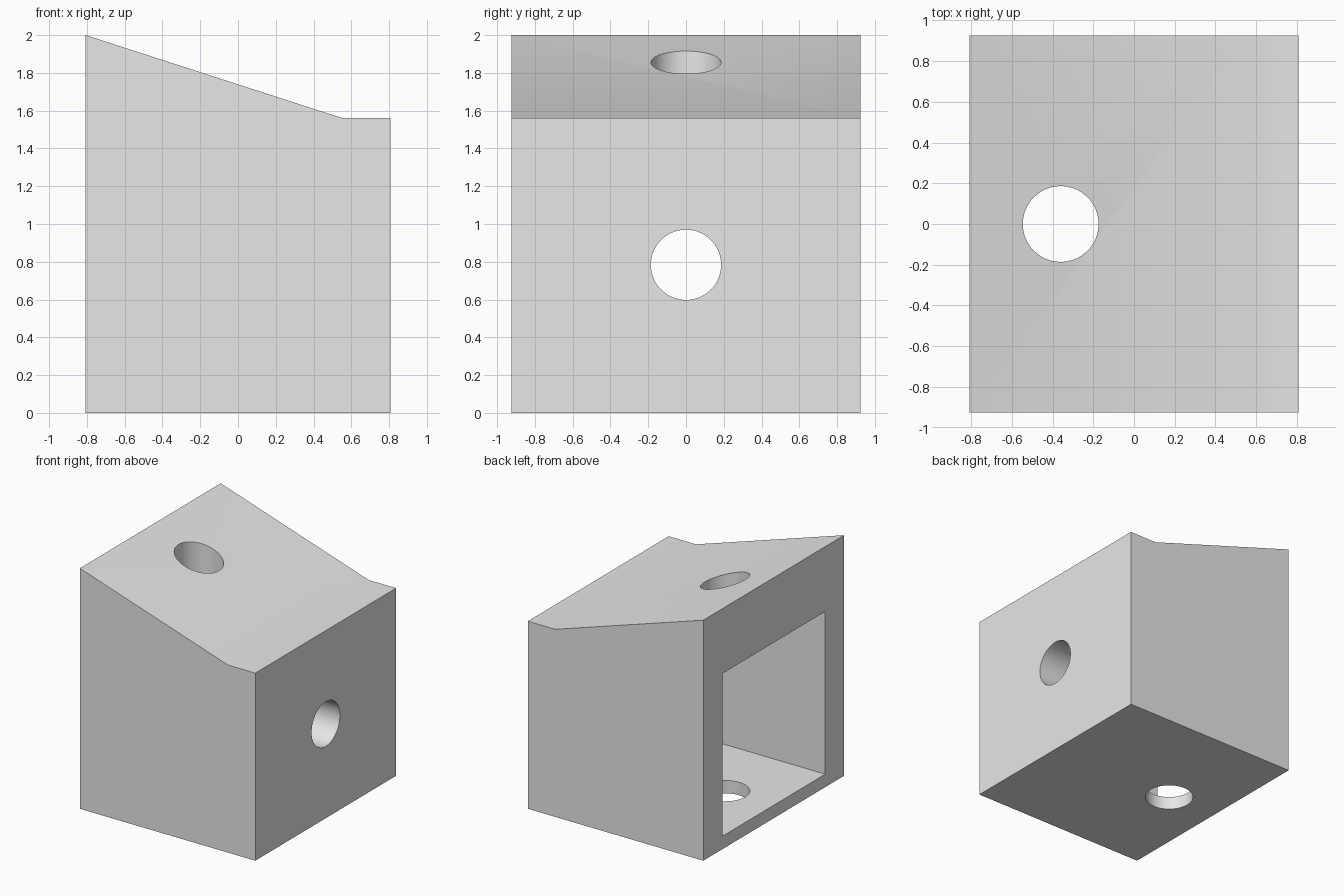
import bpy
import bmesh
from mathutils import Matrix, Vector

default_cube = bpy.data.objects.get("Cube")
if default_cube:
    bpy.data.objects.remove(default_cube, do_unlink=True)

HALF_X, HALF_Y = 0.807, 0.925
HOLE_RADIUS = 0.186
CAVITY = 1.352          # cubic pocket, open at the -x side
CAVITY_MID_Z = 0.784

grey = bpy.data.materials.new("light grey")
grey.use_nodes = True
grey.diffuse_color = (0.8, 0.8, 0.8, 1)
grey.node_tree.nodes["Principled BSDF"].inputs["Base Color"].default_value = grey.diffuse_color


def add_object(name, bm):
    bmesh.ops.recalc_face_normals(bm, faces=bm.faces)
    mesh = bpy.data.meshes.new(name)
    bm.to_mesh(mesh)
    bm.free()
    mesh.materials.append(grey)
    obj = bpy.data.objects.new(name, mesh)
    bpy.context.collection.objects.link(obj)
    return obj


def box_cutter(name, low, high):
    low, high = Vector(low), Vector(high)
    bm = bmesh.new()
    matrix = Matrix.Translation((low + high) / 2) @ Matrix.Diagonal((*(high - low), 1))
    bmesh.ops.create_cube(bm, size=1, matrix=matrix)
    return add_object(name, bm)


def hole_cutter(name, centre, depth, axis):
    bm = bmesh.new()
    matrix = Matrix.Translation(centre)
    if axis == "X":
        matrix = matrix @ Matrix.Rotation(1.5707963, 4, "Y")
    bmesh.ops.create_cone(bm, cap_ends=True, segments=64, radius1=HOLE_RADIUS,
                          radius2=HOLE_RADIUS, depth=depth, matrix=matrix)
    return add_object(name, bm)


# Housing: side profile with sloped top and flat lip, extruded along y
profile = [(-HALF_X, 0), (HALF_X, 0), (HALF_X, 1.56), (0.555, 1.56), (-HALF_X, 2)]
bm = bmesh.new()
side = bm.faces.new([bm.verts.new((x, -HALF_Y, z)) for x, z in profile])
extruded = bmesh.ops.extrude_face_region(bm, geom=[side])["geom"]
bmesh.ops.translate(bm, vec=(0, 2 * HALF_Y, 0),
                    verts=[g for g in extruded if isinstance(g, bmesh.types.BMVert)])
housing = add_object("housing", bm)

# Pocket, vertical through hole and side hole
half = CAVITY / 2
cutters = [
    box_cutter("pocket_cutter", (-HALF_X - 0.2, -half, CAVITY_MID_Z - half),
               (-HALF_X + CAVITY, half, CAVITY_MID_Z + half)),
    hole_cutter("vertical_hole_cutter", (-0.36, 0, 1), 3, "Z"),
    hole_cutter("side_hole_cutter", (HALF_X, 0, CAVITY_MID_Z), 1, "X"),
]
for cutter in cutters:
    cutter.hide_render = True
    cut = housing.modifiers.new(cutter.name, "BOOLEAN")
    cut.operation = "DIFFERENCE"
    cut.solver = "EXACT"
    cut.object = cutter

# Bake the cuts and discard the cutters
bpy.context.view_layer.update()
evaluated = housing.evaluated_get(bpy.context.evaluated_depsgraph_get())
baked = bpy.data.meshes.new_from_object(evaluated)
housing.modifiers.clear()
housing.data = baked
for cutter in cutters:
    bpy.data.objects.remove(cutter, do_unlink=True)

# Smooth holes, sharp edges
bpy.ops.object.select_all(action="DESELECT")
housing.select_set(True)
bpy.context.view_layer.objects.active = housing
bpy.ops.object.shade_smooth_by_angle(angle=0.5236)
